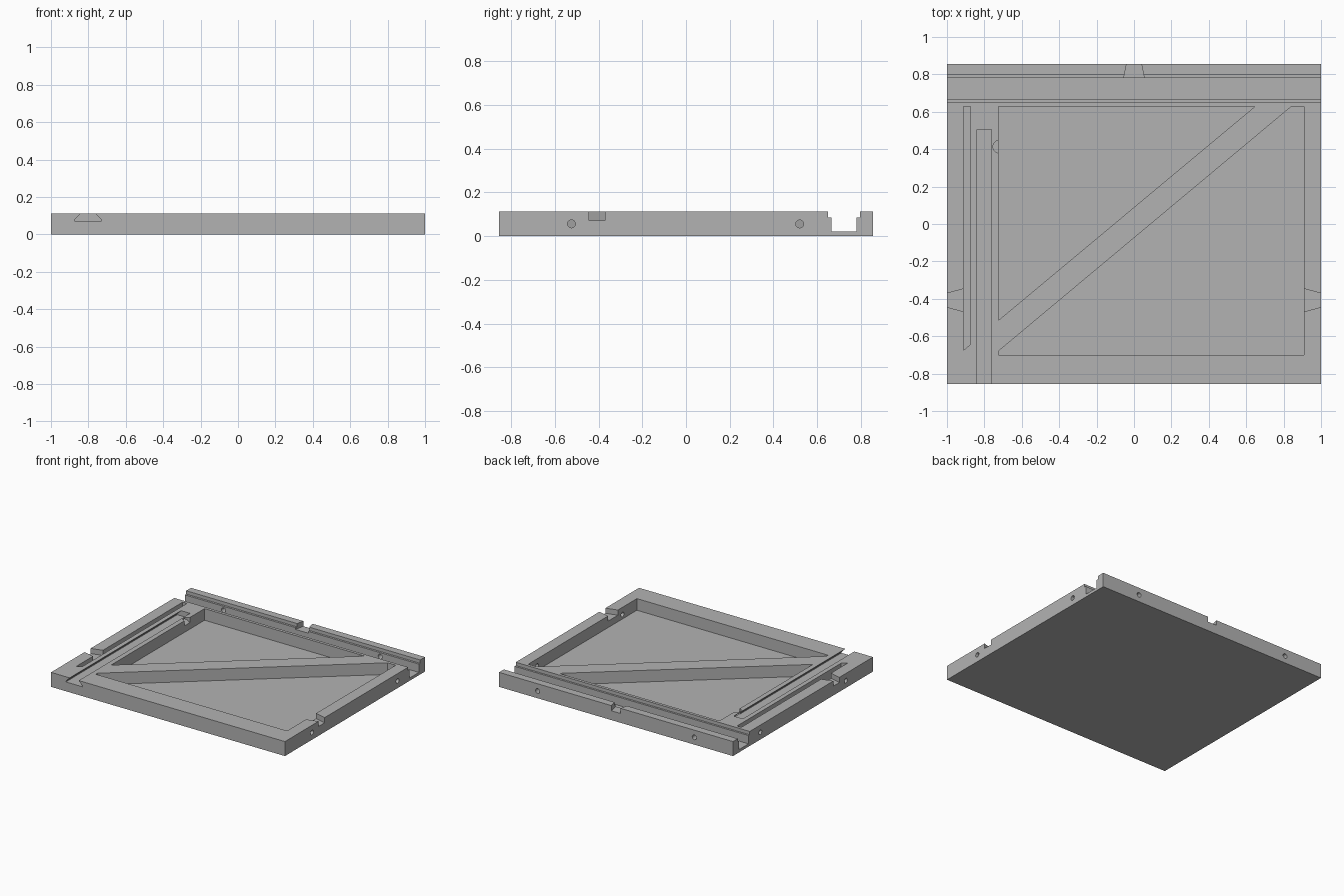
import bpy, bmesh
from mathutils import Vector

cube = bpy.data.objects.get("Cube")
if cube:
    bpy.data.objects.remove(cube, do_unlink=True)

HALF_X, HALF_Y, TOP = 1.0, 0.855, 0.112
FLOOR = 0.022      # deep pockets
LEDGE = 0.072      # shallow notches
OVER = 0.2         # cutters rise past the top

grey = bpy.data.materials.new("plain grey")
grey.use_nodes = True
colour = (0.45, 0.45, 0.45, 1)
grey.diffuse_color = colour
grey.node_tree.nodes["Principled BSDF"].inputs["Base Color"].default_value = colour


def prism(name, base, direction):
    """Extrude a closed outline along a direction."""
    bm = bmesh.new()
    face = bm.faces.new([bm.verts.new(p) for p in base])
    new = bmesh.ops.extrude_face_region(bm, geom=[face])["geom"]
    verts = [g for g in new if isinstance(g, bmesh.types.BMVert)]
    bmesh.ops.translate(bm, verts=verts, vec=Vector(direction))
    bmesh.ops.recalc_face_normals(bm, faces=bm.faces)
    mesh = bpy.data.meshes.new(name)
    bm.to_mesh(mesh)
    bm.free()
    mesh.materials.append(grey)
    obj = bpy.data.objects.new(name, mesh)
    bpy.context.collection.objects.link(obj)
    return obj


def upright(name, outline, low, high):
    return prism(name, [(x, y, low) for x, y in outline], (0, 0, high - low))


def rectangle(x0, x1, y0, y1):
    return [(x0, y0), (x1, y0), (x1, y1), (x0, y1)]


def carve(cutter):
    """Subtract a cutter from the tray and discard it."""
    cutter.hide_render = True
    bpy.context.view_layer.objects.active = tray
    mod = tray.modifiers.new("cut", "BOOLEAN")
    mod.operation = "DIFFERENCE"
    mod.solver = "EXACT"
    mod.object = cutter
    bpy.ops.object.modifier_apply(modifier=mod.name)
    bpy.data.objects.remove(cutter, do_unlink=True)


def pocket(outline, low):
    carve(upright("pocket_cutter", outline, low, OVER))


def drill(location, radius, depth, rotation=(0, 0, 0)):
    bpy.ops.mesh.primitive_cylinder_add(vertices=24, radius=radius, depth=depth,
                                        location=location, rotation=rotation)
    cutter = bpy.context.object
    cutter.data.materials.append(grey)
    carve(cutter)


tray = upright("tray_body", rectangle(-HALF_X, HALF_X, -HALF_Y, HALF_Y), 0, TOP)

# Two pockets either side of the diagonal bar
pocket([(-0.725, 0.627), (-0.725, -0.515), (0.645, 0.627)], FLOOR)
pocket([(0.84, 0.627), (-0.725, -0.68), (-0.725, -0.70), (0.91, -0.70), (0.91, 0.627)], FLOOR)

# Rear channel with a rabbet along its top
pocket(rectangle(-1.1, 1.1, 0.665, 0.78), FLOOR)
pocket(rectangle(-1.1, 1.1, 0.65, 0.796), 0.086)

# Narrow slot beside the side wall
pocket([(-0.912, 0.627), (-0.912, -0.675), (-0.875, -0.645), (-0.875, 0.627)], FLOOR)

# Flared key notches in both sides and the back
for side in (-1, 1):
    pocket([(side * 1.03, -0.379), (side * 0.905, -0.345),
            (side * 0.905, -0.47), (side * 1.03, -0.436)], LEDGE)
pocket([(-0.035, 0.88), (-0.056, 0.775), (0.056, 0.775), (0.035, 0.88)], LEDGE)

# Undercut sliding slot open at the front
dovetail = [(-0.873, LEDGE), (-0.873, LEDGE + 0.006), (-0.84, TOP), (-0.84, OVER),
            (-0.763, OVER), (-0.763, TOP), (-0.73, LEDGE + 0.006), (-0.73, LEDGE)]
carve(prism("dovetail_cutter", [(x, -0.9, z) for x, z in dovetail], (0, 1.405, 0)))

# Finger recess linking the slot and the pocket
drill((-0.72, 0.413, LEDGE + 0.1), 0.034, 0.2)

# Pin holes through the side and back walls
QUARTER = 1.570796
for side in (-1, 1):
    for y in (-0.524, 0.52):
        drill((side * 0.96, y, 0.056), 0.018, 0.13, (0, QUARTER, 0))
    drill((side * 0.67, 0.82, 0.056), 0.018, 0.12, (QUARTER, 0, 0))

# Flat faces everywhere, one material
for polygon in tray.data.polygons:
    polygon.use_smooth = False
    polygon.material_index = 0
